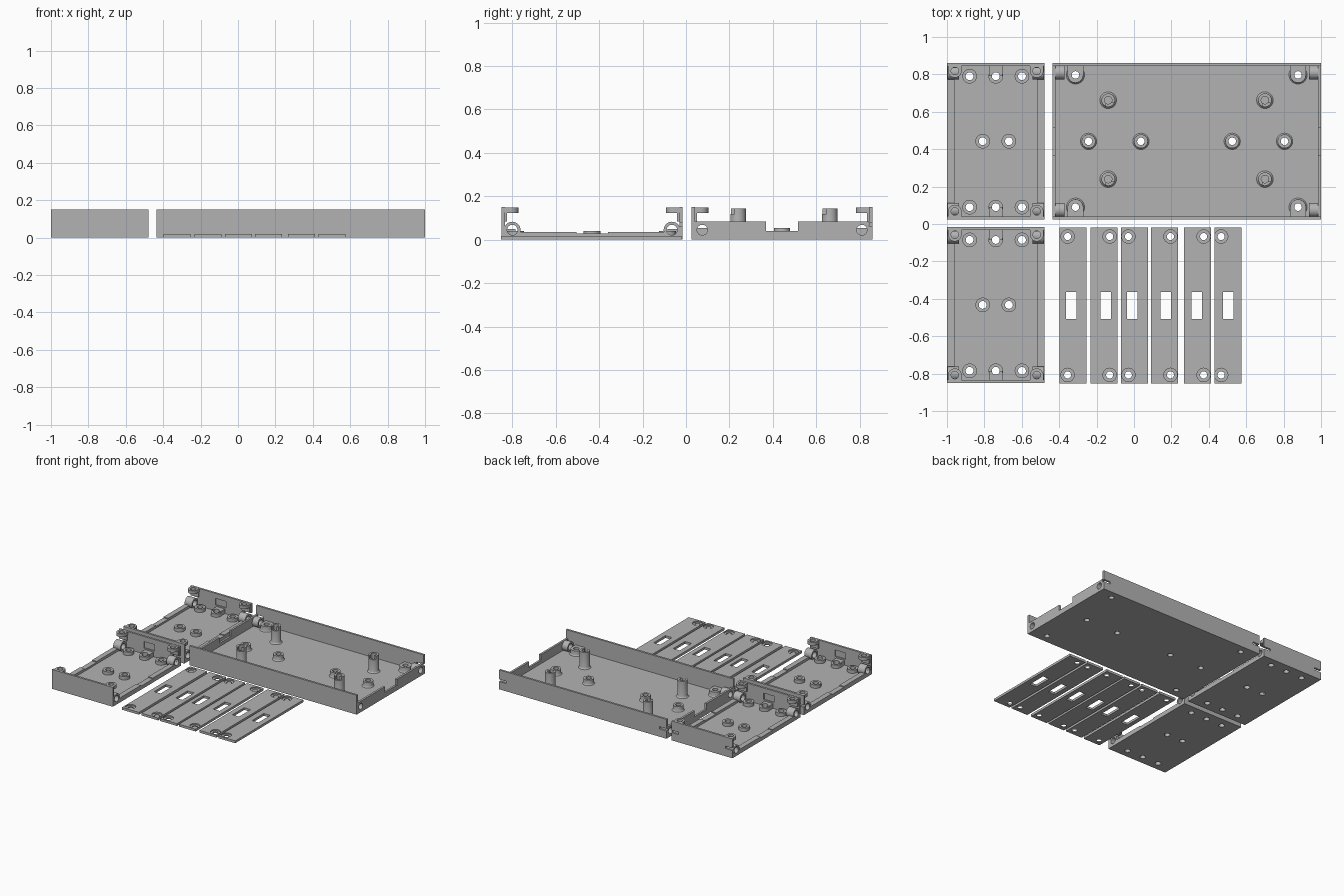
import bpy, bmesh, math
from mathutils import Matrix, Vector

cube = bpy.data.objects.get("Cube")
if cube:
    bpy.data.objects.remove(cube, do_unlink=True)

grey = bpy.data.materials.new("plain grey")
grey.use_nodes = True
grey.diffuse_color = (0.45, 0.45, 0.45, 1)
grey.node_tree.nodes["Principled BSDF"].inputs["Base Color"].default_value = (0.45, 0.45, 0.45, 1)


def add_box(bm, x0, x1, y0, y1, z0, z1):
    size = Matrix.Diagonal((x1 - x0, y1 - y0, z1 - z0, 1))
    place = Matrix.Translation(((x0 + x1) / 2, (y0 + y1) / 2, (z0 + z1) / 2))
    bmesh.ops.create_cube(bm, size=1, matrix=place @ size)


def add_rod(bm, x, y, z0, z1, r, r_top=None):
    bmesh.ops.create_cone(bm, cap_ends=True, segments=24, radius1=r, radius2=r_top or r,
                          depth=z1 - z0, matrix=Matrix.Translation((x, y, (z0 + z1) / 2)))


def finish(name, bm, smooth=False):
    bmesh.ops.recalc_face_normals(bm, faces=bm.faces)
    mesh = bpy.data.meshes.new(name)
    bm.to_mesh(mesh)
    bm.free()
    mesh.materials.append(grey)
    ob = bpy.data.objects.new(name, mesh)
    bpy.context.collection.objects.link(ob)
    if smooth:
        smooth_edges(ob)
    return ob


def select(ob):
    bpy.ops.object.select_all(action='DESELECT')
    ob.select_set(True)
    bpy.context.view_layer.objects.active = ob


def smooth_edges(ob):
    select(ob)
    bpy.ops.object.shade_smooth_by_angle(angle=math.radians(35))


def cut(ob, fill):
    """Cut away every shape that fill() adds to a temporary mesh."""
    bm = bmesh.new()
    fill(bm)
    cutter = finish("cutter", bm)
    cutter.hide_render = True
    select(ob)
    mod = ob.modifiers.new("cut", 'BOOLEAN')
    mod.operation, mod.solver, mod.object = 'DIFFERENCE', 'EXACT', cutter
    mod.use_self = True
    bpy.ops.object.modifier_apply(modifier=mod.name)
    bpy.data.objects.remove(cutter, do_unlink=True)


def tube(name, place, z0, z1, outer, inner, flare=0):
    """Hollow round boss made by spinning a wall section."""
    section = [(inner, z0), (outer + flare, z0), (outer + flare * .3, z0 + flare * .5),
               (outer, z0 + flare * 1.3), (outer, z1), (inner, z1)]
    if not flare:
        section = [(inner, z0), (outer, z0), (outer, z1), (inner, z1)]
    bm = bmesh.new()
    vs = [bm.verts.new((r, 0, z)) for r, z in section]
    es = [bm.edges.new((a, b)) for a, b in zip(vs, vs[1:] + vs[:1])]
    bmesh.ops.spin(bm, geom=vs + es, cent=(0, 0, 0), axis=(0, 0, 1), angle=math.tau, steps=28)
    bmesh.ops.remove_doubles(bm, verts=bm.verts, dist=1e-5)
    bm.transform(place)
    return finish(name, bm, True)


def tray(name, x0, x1, y0, y1, side, rim, dip, floor, bosses, hole):
    """Open tray: tall front and back walls, low side rims, drilled floor."""
    mid, top, wall = (y0 + y1) / 2, .15, .016
    bm = bmesh.new()
    add_box(bm, x0, x1, y0, y1, 0, top)
    ob = finish(name, bm)
    cut(ob, lambda b: add_box(b, x0 + side, x1 - side, y0 + wall, y1 - wall, floor, 1))
    cut(ob, lambda b: add_box(b, x0 - 1, x1 + 1, y0 + wall, y1 - wall, rim, 1))
    cut(ob, lambda b: add_box(b, x0 - 1, x1 + 1, mid - .073, mid + .073, dip, 1))

    def details(b):
        for x, y in bosses:
            add_rod(b, x, y, -.1, .1, hole)
        for xa in (x0, x1):
            add_box(b, xa - .06, xa + .06, y1 - wall * 1.2, y1 + .05, .06, .078)
            # Side screw holes
            for y in (y0 + .05, y1 - .05):
                bmesh.ops.create_cone(b, cap_ends=True, segments=24, radius1=.024, radius2=.024, depth=.16,
                                      matrix=Matrix.Translation((xa, y, .045)) @ Matrix.Rotation(math.pi / 2, 4, 'Y'))
    cut(ob, details)
    # Sideways screw bosses in the four corners
    for xa, s in ((x0, 1), (x1, -1)):
        for y in (y0 + .05, y1 - .05):
            turn = Matrix.Rotation(s * math.pi / 2, 4, 'Y')
            tube(name + "_side_boss", Matrix.Translation((xa + s * .002, y, .045)) @ turn, 0, .062, .038, .024)
    return ob


def web(name, x, half, ya, yb, z0, z1, hole_y, hole):
    """Flat block joining a boss to its wall, with the boss hole kept open."""
    bm = bmesh.new()
    add_box(bm, x - half, x + half, min(ya, yb), max(ya, yb), z0, z1)
    ob = finish(name, bm)
    cut(ob, lambda b: add_rod(b, x, hole_y, -.1, .3, hole))


# Large tray
LX0, LX1, LY0, LY1 = -.435, 1, .025, .86
corners = [(x, y) for x in (-.313, .877) for y in (.09, .797)]
middles = [(x, .442) for x in (-.243, .037, .525, .805)]
posts = [(x, y) for x in (-.138, .70) for y in (.24, .662)]
tray("large_tray", LX0, LX1, LY0, LY1, .016, .085, .04, .015, corners + middles, .02)
for x, y in middles:
    tube("floor_boss", Matrix.Translation((x, y, 0)), .014, .055, .037, .02, .008)
for x, y in corners:
    tube("corner_boss", Matrix.Translation((x, y, 0)), .014, .055, .042, .02, .008)
    wall_y = LY1 - .01 if y > .4 else LY0 + .01
    web("corner_web", x, .042, y, wall_y, .014, .054, y, .021)
for x, y in posts:
    post = tube("tall_post", Matrix.Translation((x, y, 0)), .014, .145, .036, .02, .01)
    cut(post, lambda b: add_box(b, x - .012, x + .05, y - .05, y - .016, .118, .2))
    bm = bmesh.new()
    add_rod(bm, x, y, .013, .09, .0205)
    finish("post_core", bm, True)

# Two small trays
SX0, SX1 = -1, -.478
for label, y0 in (("rear", .025), ("front", -.85)):
    y1 = y0 + .835
    mid = (y0 + y1) / 2
    ends = [(x, y) for x in (-.879, -.739, -.599) for y in (y0 + .065, y1 - .07)]
    centres = [(x, mid) for x in (-.809, -.669)]
    body = tray(label + "_small_tray", SX0, SX1, y0, y1, .04, .035, .028, .015, ends + centres, .021)
    # Shallow pockets inside the end walls
    def pockets(b):
        for y in (y0 + .016, y1 - .016):
            add_box(b, -.784, -.694, y - .008, y + .008, .06, .11)
    cut(body, pockets)
    for x, y in ends + centres:
        tube("small_boss", Matrix.Translation((x, y, 0)), .014, .041, .039, .021)
    for y, wall_y in ((y0 + .065, y0 + .01), (y1 - .07, y1 - .01)):
        web("boss_web", -.739, .036, y, wall_y, .014, .05, y, .021)
    # Screw ears at the top of each corner
    for x in (SX0 + .042, SX1 - .042):
        for y, wall_y in ((y0 + .042, y0 + .008), (y1 - .042, y1 - .008)):
            tube("corner_ear", Matrix.Translation((x, y, 0)), .124, .149, .036, .02)
            web("ear_web", x, .036, y, wall_y, .1245, .1485, y, .0205)
            # Curved support under the ear
            s = 1 if y > wall_y else -1
            bm = bmesh.new()
            add_box(bm, x - .034, x + .034, min(wall_y, wall_y + s * .018),
                    max(wall_y, wall_y + s * .018), .085, .125)
            finish("ear_support", bm)

# Six loose strips: left edge, screw x, slot x
strips = [(-.397, -.355, -.335), (-.232, -.13, -.15), (-.07, -.03, -.01),
          (.09, .195, .17), (.268, .372, .336), (.43, .466, .504)]
for left, screw, slot in strips:
    bm = bmesh.new()
    add_box(bm, left, left + .144, -.853, -.02, 0, .018)
    strip = finish("loose_strip", bm)
    cut(strip, lambda b: add_box(b, slot - .028, slot + .028, -.508, -.364, -1, 1))
    for y in (-.067, -.807):
        cut(strip, lambda b: add_rod(b, screw, y, -.1, .1, .019))
        cut(strip, lambda b: add_rod(b, screw, y, .009, .05, .036))
